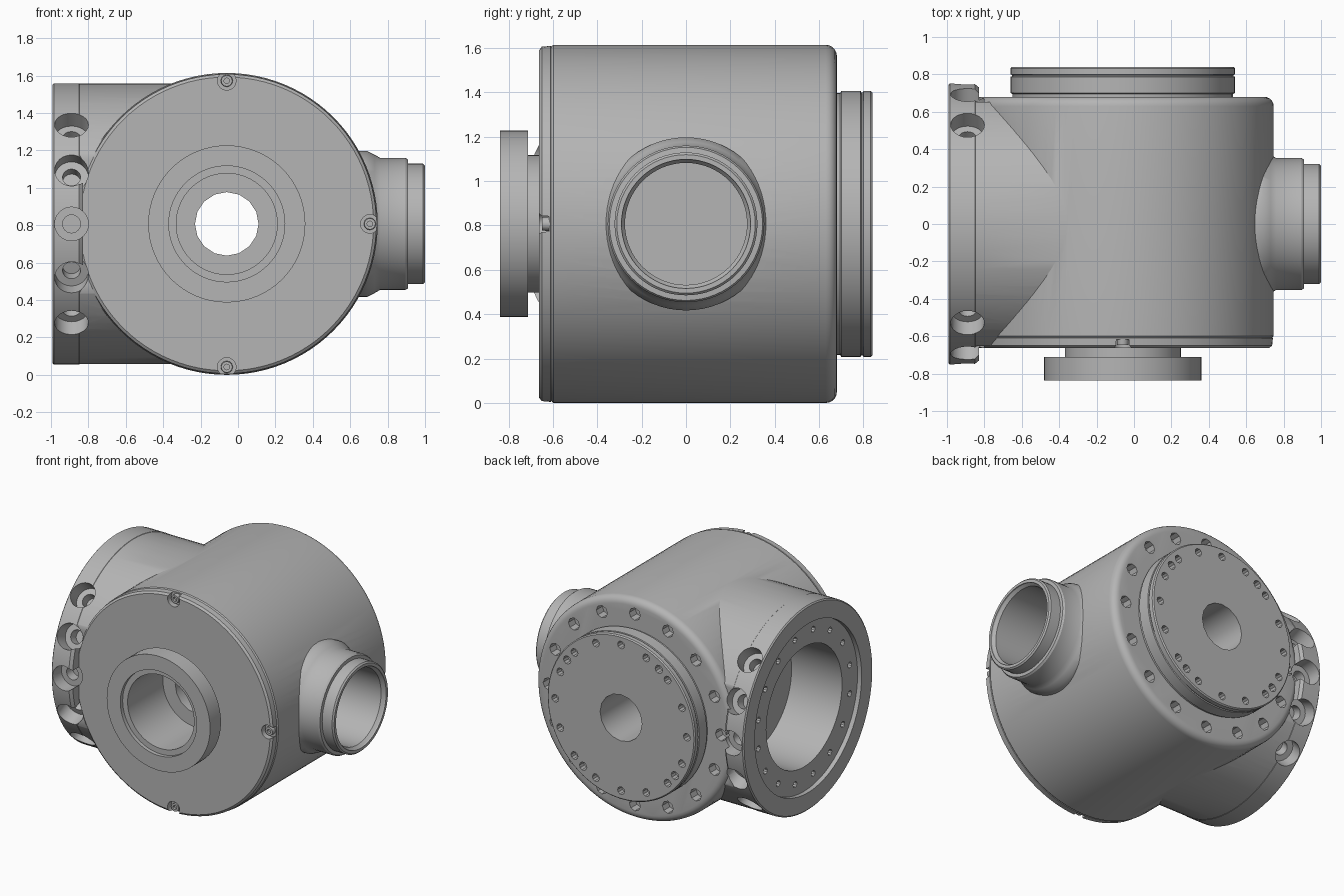
import bpy, bmesh, math
from mathutils import Vector, Matrix

cube = bpy.data.objects.get("Cube")
if cube:
    bpy.data.objects.remove(cube, do_unlink=True)

CX, CZ = -0.06, 0.807
HUB = Vector((CX, 0, CZ))      # axis of the main drum
SIDE = Vector((0, 0, CZ))      # axis of the branch and the port
X, Y = Vector((1, 0, 0)), Vector((0, 1, 0))

steel = bpy.data.materials.new("machined_grey")
steel.use_nodes = True
grey = (0.46, 0.46, 0.46, 1)
steel.diffuse_color = grey
steel.node_tree.nodes["Principled BSDF"].inputs["Base Color"].default_value = grey


def lathe(bm, profile, origin, axis, seg=64):
    """Solid of revolution from (radius, distance along axis) points."""
    mat = Matrix.Translation(origin) @ axis.to_track_quat('Z', 'Y').to_matrix().to_4x4()
    rings = []
    for r, t in profile:
        angles = [2 * math.pi * i / seg for i in range(seg)]
        rings.append([bm.verts.new(mat @ Vector((r * math.cos(a), r * math.sin(a), t)))
                      for a in angles])
    for low, high in zip(rings, rings[1:]):
        for i in range(seg):
            j = (i + 1) % seg
            bm.faces.new((low[i], low[j], high[j], high[i]))
    bm.faces.new(rings[0][::-1])
    bm.faces.new(rings[-1])


def finish(name, bm):
    bmesh.ops.recalc_face_normals(bm, faces=bm.faces)
    mesh = bpy.data.meshes.new(name)
    bm.to_mesh(mesh)
    bm.free()
    mesh.materials.append(steel)
    obj = bpy.data.objects.new(name, mesh)
    bpy.context.collection.objects.link(obj)
    return obj


def turned(name, profile, origin, axis, seg=64):
    bm = bmesh.new()
    lathe(bm, profile, origin, axis, seg)
    return finish(name, bm)


def tube(r, a, b):
    return [(r, a), (r, b)]


def hole_circle(name, profile, centre, axis, radius, count, seg, offset=0.0):
    """Cutters spaced evenly on a bolt circle."""
    u = Vector((0, 0, 1))
    v = axis.cross(u)
    bm = bmesh.new()
    for i in range(count):
        a = 2 * math.pi * (i + offset) / count
        lathe(bm, profile, centre + radius * (math.cos(a) * u + math.sin(a) * v), axis, seg)
    return finish(name, bm)


def combine(obj, others, operation):
    for other in others:
        mod = obj.modifiers.new("cut", 'BOOLEAN')
        mod.object, mod.operation, mod.solver = other, operation, 'EXACT'
        other.hide_render = True
    deps = bpy.context.evaluated_depsgraph_get()
    mesh = bpy.data.meshes.new_from_object(obj.evaluated_get(deps))
    obj.modifiers.clear()
    obj.data = mesh


# Main drum with rounded rear edge
fillet = [(0.757 + 0.05 * math.cos(a), 0.63 + 0.05 * math.sin(a))
          for a in [math.pi / 2 * i / 5 for i in range(6)]]
housing = turned("housing", [(0.797, -0.61), (0.807, -0.598)] + fillet, HUB, Y, 96)

# Large side branch, trimmed to the drum's length, with a full round lip
branch = turned("branch", tube(0.75, -0.97, -0.1), SIDE, X, 96)
bm = bmesh.new()
bmesh.ops.create_cube(bm, size=1, matrix=Matrix.Translation((-0.5, 0, CZ))
                      @ Matrix.Diagonal((1.6, 1.305, 2, 1)))
trim = finish("branch_trim", bm)
combine(branch, [trim], 'INTERSECT')
lip = turned("branch_lip", [(0.743, -0.993), (0.752, -0.985), (0.752, -0.85), (0.735, -0.83)],
             SIDE, X, 96)

# Small port with a stepped spigot and a flared root
port = turned("port", [(0.39, 0.4), (0.39, 0.69), (0.37, 0.73), (0.353, 0.76), (0.353, 0.895),
                       (0.345, 0.908), (0.322, 0.91), (0.322, 0.99), (0.312, 1.0)], SIDE, X)
combine(housing, [branch, lip, port], 'UNION')

# Bores and holes
bore = turned("main_bore", tube(0.17, -1, 1), HUB, Y, 16)
front_bore = turned("front_bore", [(0.27, -0.4), (0.27, -0.81), (0.31, -0.81), (0.31, -1)], HUB, Y)
branch_bore = turned("branch_bore", [(0.62, -1.1), (0.62, -0.96), (0.44, -0.96), (0.44, -0.55)],
                     SIDE, X)
port_bore = turned("port_bore", [(0.3, 1.1), (0.29, 0.99), (0.275, 0.97), (0.275, 0.35)], SIDE, X)
branch_holes = hole_circle("branch_holes", tube(0.022, -1, -0.91), SIDE, X, 0.54, 16, 10, 0.5)
drum_holes = hole_circle("drum_holes", tube(0.045, 0.61, 0.75), HUB, Y, 0.7, 16, 8)
flange_holes = hole_circle("flange_holes", tube(0.028, 0.79, 0.9), HUB, Y, 0.535, 16, 10)
extra_holes = hole_circle("extra_holes", tube(0.03, 0.79, 0.9), HUB, Y, 0.535, 4, 10, 0.61)

# Radial counterbored pockets around the front and rear of the lip
bm = bmesh.new()
for side in (-1, 1):
    for step in range(-2, 3):
        a = step * math.pi / 8
        lathe(bm, [(0.048, 0.58), (0.048, 0.65), (0.09, 0.65), (0.09, 0.9)],
              Vector((-0.89, 0, CZ)), Vector((0, side * math.cos(a), math.sin(a))), 24)
pockets = finish("pockets", bm)
combine(housing, [bore, front_bore, branch_bore, port_bore, branch_holes, drum_holes, pockets],
        'DIFFERENCE')

# Front lid with screw notches on its rim
lid = turned("front_lid", [(0.785, -0.662), (0.8, -0.65), (0.803, -0.61), (0.795, -0.605)],
             HUB, Y, 96)
bm = bmesh.new()
notch_spots = [HUB + 0.765 * Vector(d) for d in ((0, 0, 1), (1, 0, 0), (0, 0, -1))]
for spot in notch_spots:
    lathe(bm, tube(0.05, -0.7, -0.618), spot, Y, 16)
notches = finish("lid_notches", bm)
combine(lid, [front_bore, notches, pockets], 'DIFFERENCE')

# Screws in the lid notches
bm = bmesh.new()
for spot in notch_spots:
    lathe(bm, [(0.015, -0.63), (0.015, -0.648), (0.03, -0.648), (0.033, -0.61)], spot, Y, 12)
screws = finish("lid_screws", bm)

# Front collar: neck and wide ring
collar = turned("front_collar", [(0.31, -0.65), (0.31, -0.712), (0.42, -0.712), (0.42, -0.838)],
                HUB, Y)
combine(collar, [front_bore], 'DIFFERENCE')

# Rear flange with a narrow groove
flange = turned("rear_flange", [(0.59, 0.66), (0.59, 0.695), (0.6, 0.7), (0.6, 0.787),
                                (0.593, 0.79), (0.593, 0.797), (0.6, 0.8), (0.6, 0.832),
                                (0.592, 0.84)], HUB, Y, 80)
combine(flange, [bore, flange_holes, extra_holes], 'DIFFERENCE')

# Remove the helpers and shade the finished parts
parts = [housing, lid, screws, collar, flange]
for helper in (branch, trim, lip, port, bore, front_bore, branch_bore, port_bore, branch_holes,
               drum_holes, flange_holes, extra_holes, pockets, notches):
    bpy.data.objects.remove(helper, do_unlink=True)
bpy.ops.object.select_all(action='DESELECT')
for part in parts:
    part.select_set(True)
bpy.context.view_layer.objects.active = housing
bpy.ops.object.shade_smooth_by_angle(angle=math.radians(30))
